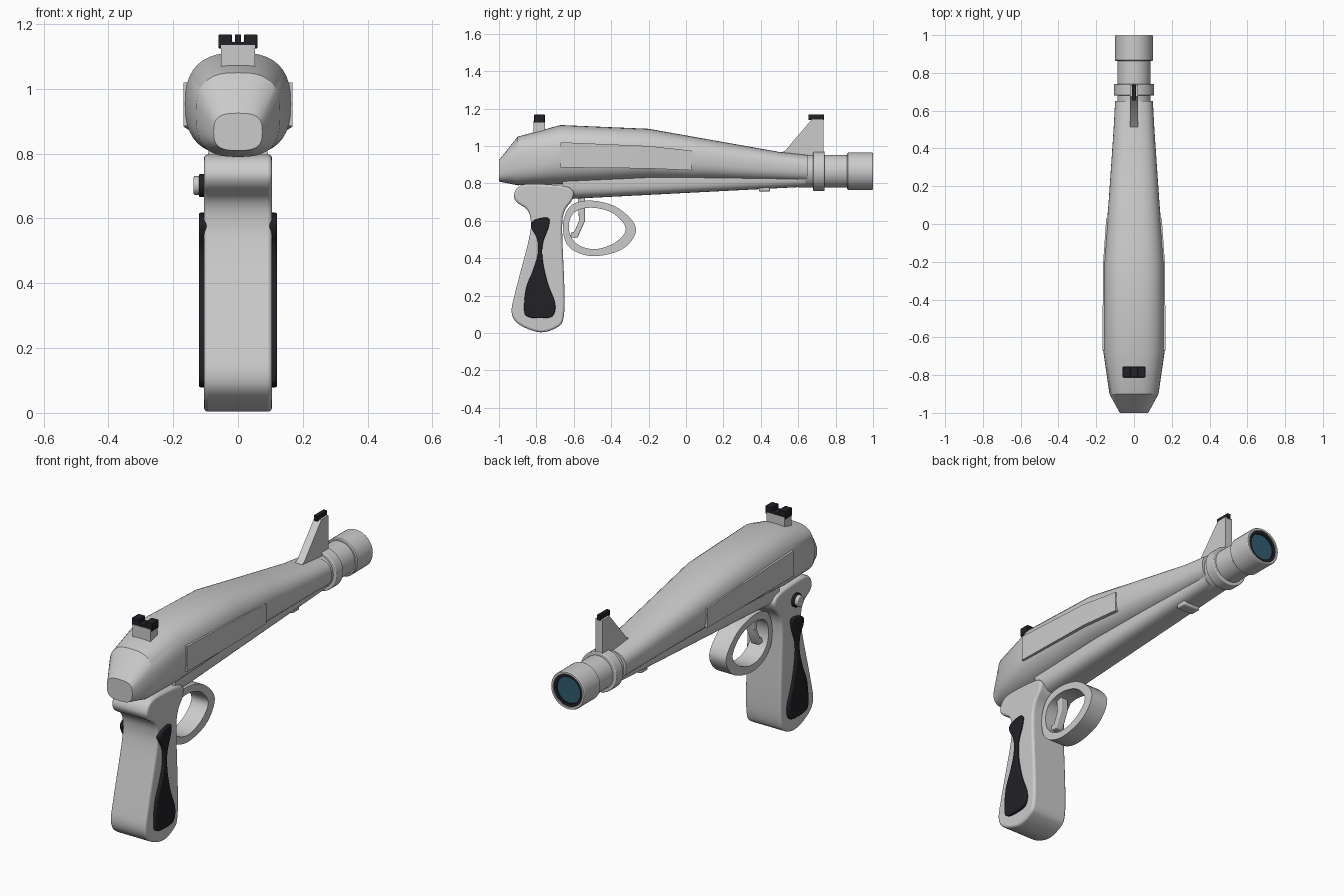
import bpy, bmesh, math
from mathutils import Vector

if "Cube" in bpy.data.objects:
    bpy.data.objects.remove(bpy.data.objects["Cube"])


def material(name, color):
    m = bpy.data.materials.new(name)
    m.diffuse_color = (*color, 1)
    m.use_nodes = True
    m.node_tree.nodes["Principled BSDF"].inputs["Base Color"].default_value = m.diffuse_color
    return m


BLACK = material("black", (0.015, 0.015, 0.02))
GLASS = material("glass", (0.03, 0.11, 0.16))


def loft(name, rings, mat=None, closed=False, bevel=0, angle=30):
    """Skin a list of equal-length rings, capped unless closed on itself."""
    bm = bmesh.new()
    vs = [[bm.verts.new(p) for p in r] for r in rings]
    n = len(vs[0])
    pairs = list(zip(vs, vs[1:])) + ([(vs[-1], vs[0])] if closed else [])
    for a, b in pairs:
        for i in range(n):
            j = (i + 1) % n
            bm.faces.new((a[i], a[j], b[j], b[i]))
    if not closed:
        bm.faces.new(vs[0])
        bm.faces.new(vs[-1])
    bmesh.ops.recalc_face_normals(bm, faces=bm.faces)
    me = bpy.data.meshes.new(name)
    bm.to_mesh(me)
    bm.free()
    ob = bpy.data.objects.new(name, me)
    bpy.context.collection.objects.link(ob)
    if mat:
        me.materials.append(mat)
    bpy.ops.object.select_all(action='DESELECT')
    ob.select_set(True)
    bpy.context.view_layer.objects.active = ob
    bpy.ops.object.shade_smooth_by_angle(angle=math.radians(angle))
    if bevel:
        mod = ob.modifiers.new("bevel", 'BEVEL')
        mod.width, mod.segments = bevel, 3
        mod.limit_method, mod.angle_limit = 'ANGLE', math.radians(40)
    return ob


def section(y, w, z0, z1, e=2.6, n=40):
    """Superellipse cross-section at y."""
    c, h, ring = (z0 + z1) / 2, (z1 - z0) / 2, []
    for i in range(n):
        t = 2 * math.pi * i / n
        f = lambda v: math.copysign(abs(v) ** (2 / e), v)
        ring.append((w * f(math.cos(t)), y, c + h * f(math.sin(t))))
    return ring


def smooth(pts, steps=5):
    """Closed Catmull-Rom curve through (y, z) points."""
    P, out = [Vector(p) for p in pts], []
    for i in range(len(P)):
        a, b, c, d = (P[(i + k) % len(P)] for k in (-1, 0, 1, 2))
        for s in range(steps):
            t = s / steps
            out.append(0.5 * (2 * b + (c - a) * t + (2 * a - 5 * b + 4 * c - d) * t * t
                              + (3 * b - a - 3 * c + d) * t ** 3))
    return out


def at_x(x, pts):
    return [(x, p[0], p[1]) for p in pts]


def prism(name, pts, x0, x1, **kw):
    return loft(name, [at_x(x0, pts), at_x(x1, pts)], **kw)


def box(name, x, y0, y1, z0, z1, **kw):
    return prism(name, [(y0, z0), (y1, z0), (y1, z1), (y0, z1)], x[0], x[1], **kw)


def barrel_part(name, profile, **kw):
    """Turned part around the bore axis from (y, radius) pairs."""
    return loft(name, [section(y, r, 0.865 - r, 0.865 + r, 2) for y, r in profile], **kw)


# Main body shell and lower rail
loft("body", [section(*s) for s in (
    (-1, 0.075, 0.81, 0.925, 3), (-0.9, 0.13, 0.79, 1.05, 2.8),
    (-0.67, 0.163, 0.795, 1.112), (-0.2, 0.159, 0.82, 1.092),
    (0.15, 0.132, 0.817, 1.03), (0.5, 0.108, 0.81, 0.968), (0.65, 0.1, 0.805, 0.952))])
loft("lower_rail", [section(*s) for s in (
    (-0.66, 0.092, 0.715, 0.88, 3), (0.64, 0.075, 0.782, 0.9, 3))])
box("rail_clip", (-0.05, 0.05), 0.39, 0.45, 0.757, 0.84, bevel=0.008)

# Raised side panels
for side, s in (("left", -1), ("right", 1)):
    rings = []
    for y, x, z0, z1 in ((-0.67, 0.168, 0.885, 1.02), (-0.2, 0.163, 0.88, 1.0),
                         (0.03, 0.147, 0.87, 0.975)):
        rings.append([(s * x, y, z0), (s * x, y, z1),
                      (s * (x - 0.05), y, z1), (s * (x - 0.05), y, z0)])
    loft(side + "_panel", rings)

# Barrel, collar, muzzle and lens
barrel_part("barrel", [(0.6, 0.088), (0.88, 0.088)])
barrel_part("barrel_collar", [(0.68, 0.106), (0.74, 0.106)], bevel=0.004)
barrel_part("muzzle", [(0.862, 0.095), (0.867, 0.1), (0.995, 0.1), (1.0, 0.097),
                       (1.0, 0.086), (0.975, 0.086)])
barrel_part("lens_ring", [(0.97, 0.086), (0.994, 0.086), (0.994, 0.07), (0.98, 0.07)], mat=BLACK)
barrel_part("lens", [(0.975, 0.07), (0.986, 0.07)], mat=GLASS)

# Front sight
prism("front_sight_fin", [(0.48, 0.95), (0.53, 0.975), (0.675, 1.145), (0.735, 1.145),
                          (0.735, 0.92), (0.5, 0.92)], -0.021, 0.021)
box("front_sight_blade", (-0.01, 0.01), 0.655, 0.738, 1.14, 1.168, mat=BLACK)

# Rear sight with notch
box("rear_sight_post", (-0.053, 0.053), -0.815, -0.755, 1.03, 1.135)
notch = [(-0.06, 1.125), (0.06, 1.125), (0.06, 1.168), (0.019, 1.168),
         (0.019, 1.145), (-0.019, 1.145), (-0.019, 1.168), (-0.06, 1.168)]
loft("rear_sight_notch", [[(x, y, z) for x, z in notch] for y in (-0.812, -0.755)],
     mat=BLACK, bevel=0.003)

# Grip
grip = smooth([(-0.92, 0.74), (-0.89, 0.785), (-0.82, 0.798), (-0.65, 0.785), (-0.602, 0.755),
               (-0.61, 0.71), (-0.65, 0.65), (-0.662, 0.55), (-0.65, 0.23), (-0.655, 0.08),
               (-0.69, 0.03), (-0.78, 0.004), (-0.89, 0.045), (-0.932, 0.11), (-0.91, 0.23),
               (-0.84, 0.5), (-0.83, 0.6), (-0.85, 0.66), (-0.905, 0.7)])
prism("grip", grip, -0.105, 0.105, bevel=0.012)

# Dark grip inlays
inlay = smooth([(-0.825, 0.59), (-0.795, 0.61), (-0.735, 0.615), (-0.735, 0.565), (-0.765, 0.48),
                (-0.766, 0.39), (-0.74, 0.27), (-0.7, 0.16), (-0.71, 0.095), (-0.755, 0.08),
                (-0.84, 0.085), (-0.865, 0.12), (-0.855, 0.24), (-0.82, 0.33), (-0.793, 0.42),
                (-0.795, 0.5), (-0.825, 0.56)])
for side, s in (("left", -1), ("right", 1)):
    prism(side + "_grip_inlay", inlay, s * 0.095, s * 0.121, mat=BLACK, bevel=0.005)

# Button on the left of the grip
for name, r, x, mat in (("button_washer", 0.036, -0.12, BLACK), ("button", 0.029, -0.137, None)):
    disc = [(-0.775 + r * math.cos(i * math.pi / 12), 0.702 + r * math.sin(i * math.pi / 12))
            for i in range(24)]
    prism(name, disc, -0.1, x, mat=mat, bevel=0.004)

# Trigger guard loop
outer = smooth([(-0.655, 0.6), (-0.61, 0.685), (-0.5, 0.708), (-0.36, 0.667), (-0.267, 0.56),
                (-0.33, 0.455), (-0.47, 0.412), (-0.58, 0.43), (-0.645, 0.49)])
inner = smooth([(-0.625, 0.59), (-0.59, 0.65), (-0.5, 0.67), (-0.39, 0.64), (-0.322, 0.56),
                (-0.37, 0.49), (-0.47, 0.45), (-0.56, 0.463), (-0.615, 0.515)])
W = 0.05
loft("trigger_guard", [at_x(-W, outer), at_x(W, outer), at_x(W, inner), at_x(-W, inner)],
     closed=True)

# Trigger
prism("trigger", [(-0.58, 0.75), (-0.54, 0.75), (-0.54, 0.6), (-0.58, 0.51), (-0.618, 0.51),
                  (-0.615, 0.538), (-0.598, 0.54), (-0.572, 0.6)], -0.022, 0.022, bevel=0.005)
